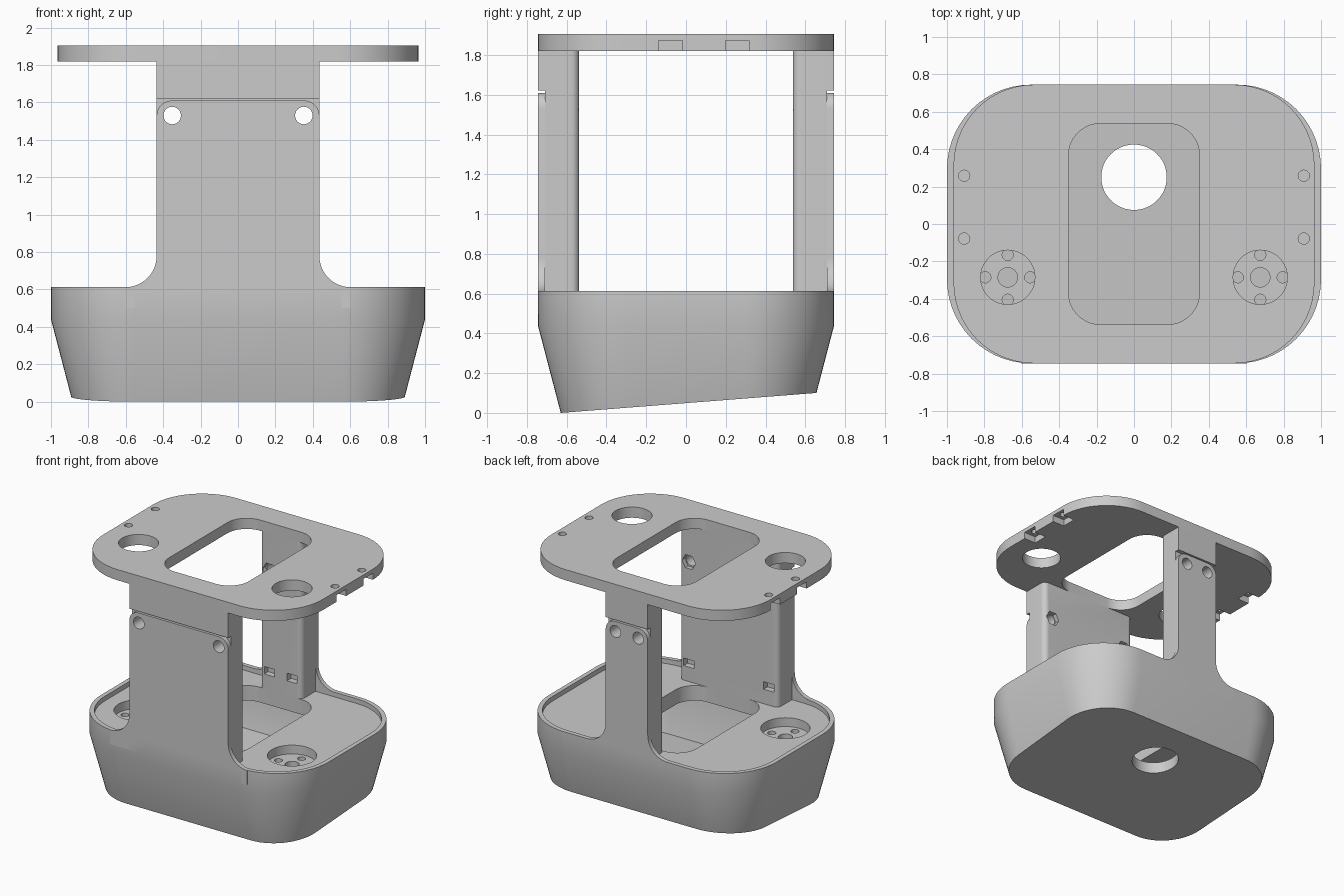
import bpy, bmesh
from math import sin, cos, pi, radians

if "Cube" in bpy.data.objects:
    bpy.data.objects.remove(bpy.data.objects["Cube"])


def arc(cx, cy, r, a0, a1, n=12):
    return [(cx + r * cos(radians(a0 + (a1 - a0) * i / n)),
             cy + r * sin(radians(a0 + (a1 - a0) * i / n))) for i in range(n + 1)]


def rrect(hx, hy, r, n=14):
    return (arc(hx - r, hy - r, r, 0, 90, n) + arc(r - hx, hy - r, r, 90, 180, n)
            + arc(r - hx, r - hy, r, 180, 270, n) + arc(hx - r, r - hy, r, 270, 360, n))


def circle(cx, cy, r, n=32):
    return [(cx + r * cos(2 * pi * i / n), cy + r * sin(2 * pi * i / n)) for i in range(n)]


def rect(x0, x1, y0, y1):
    return [(x0, y0), (x1, y0), (x1, y1), (x0, y1)]


def loft(name, rings, plane=None):
    """Skin closed rings, optionally trimmed below a plane (co, normal)."""
    bm = bmesh.new()
    vs = [[bm.verts.new(p) for p in ring] for ring in rings]
    n = len(rings[0])
    for a, b in zip(vs, vs[1:]):
        for i in range(n):
            j = (i + 1) % n
            bm.faces.new((a[i], a[j], b[j], b[i]))
    bm.faces.new(vs[0][::-1])
    bm.faces.new(vs[-1])
    if plane:
        bmesh.ops.bisect_plane(bm, geom=bm.verts[:] + bm.edges[:] + bm.faces[:],
                               plane_co=plane[0], plane_no=plane[1], clear_inner=True)
        bmesh.ops.holes_fill(bm, edges=[e for e in bm.edges if e.is_boundary], sides=0)
    bmesh.ops.recalc_face_normals(bm, faces=bm.faces)
    me = bpy.data.meshes.new(name)
    bm.to_mesh(me)
    bm.free()
    ob = bpy.data.objects.new(name, me)
    bpy.context.collection.objects.link(ob)
    return ob


def prism(name, pts, lo, hi, axis='z'):
    if axis == 'z':
        return loft(name, [[(x, y, h) for x, y in pts] for h in (lo, hi)])
    return loft(name, [[(x, h, z) for x, z in pts] for h in (lo, hi)])


def cut(ob, cutters):
    for c in cutters:
        c.hide_render = True
        m = ob.modifiers.new("cut", 'BOOLEAN')
        m.operation, m.solver, m.object = 'DIFFERENCE', 'EXACT', c
    bpy.context.view_layer.update()
    me = bpy.data.meshes.new_from_object(ob.evaluated_get(bpy.context.evaluated_depsgraph_get()))
    ob.modifiers.clear()
    ob.data = me
    for c in cutters:
        bpy.data.objects.remove(c)


# Key dimensions
HY, DECK, RIM, SHOULDER = 0.745, 0.575, 0.612, 0.44
PLATE0, PLATE1, IN, SKIN = 1.82, 1.905, 0.537, 0.71
SLOPE = 0.078


def hull(name, wall, top, lift):
    """Tapered tub with a slanted underside."""
    rings = []
    for z in (-0.05, SHOULDER, top):
        d = wall + 0.2614 * max(0, SHOULDER - z)
        rings.append([(x, y, z) for x, y in rrect(1 - d, HY - d, 0.45 - d)])
    return loft(name, rings, ((0, -0.63, lift), (0, -SLOPE, 1)))


# Base: hollow tub with lip, pocket, button recesses and bottom hole
base = hull("base", 0, RIM, 0)
cutters = [hull("cavity", 0.09, 0.455, 0.09),
           prism("lip", rrect(0.965, SKIN, 0.415), DECK, 0.8),
           prism("pocket", rrect(0.35, IN, 0.17), 0.4, 0.8),
           prism("bottom_hole", circle(0, 0.25, 0.175, 48), -0.2, 0.3)]
for s in (-1, 1):
    cx, cy = s * 0.675, -0.285
    cutters.append(prism("recess", circle(cx, cy, 0.178, 48), 0.505, 0.8))
    cutters.append(prism("centre_hole", circle(cx, cy, 0.052), 0.4, 0.6))
    for dx, dy in ((0.12, 0), (-0.12, 0), (0, 0.12), (0, -0.12)):
        cutters.append(prism("small_hole", circle(cx + dx, cy + dy, 0.03, 20), 0.4, 0.6))
cut(base, cutters)

# Top plate with window, round openings, screw holes and edge notches
plate = prism("top_plate", rrect(0.965, HY, 0.43), PLATE0, PLATE1)
cutters = [prism("window", rrect(0.35, IN, 0.17), 1.7, 2)]
for s in (-1, 1):
    cutters.append(prism("opening", circle(s * 0.675, -0.285, 0.145, 48), 1.7, 2))
    for y in (-0.078, 0.258):
        cutters.append(prism("screw_hole", circle(s * 0.908, y, 0.03, 20), 1.7, 2))
        x0, x1 = sorted((s * 0.86, s * 1.05))
        cutters.append(prism("notch", rect(x0, x1, y - 0.06, y + 0.06), 1.7, 1.873))
cut(plate, cutters)


def column(side, s, w, hole):
    """Post hanging from the plate, covered by a skin rising from the base."""
    def span(a, b):
        return sorted((s * a, s * b))

    r = 0.04
    prof = ([(w, SKIN), (-w, SKIN)] + arc(r - w, IN + r, r, 180, 270, 8)
            + arc(w - r, IN + r, r, 270, 360, 8))
    post = prism(side + "_post", [(x, s * y) for x, y in prof], DECK - 0.005, PLATE0)
    head = prism(side + "_post_head", rect(-w, w, 1.622, PLATE0), *span(SKIN, HY), 'y')
    # outer skin with flared foot and rounded top corners
    f, c, top = 0.168, 0.08, 1.61
    half = ([(w + f, 0.5)] + arc(w + f, RIM + f, f, 270, 180)
            + arc(w - c, top - c, c, 0, 90, 8))
    skin = prism(side + "_skin", half + [(-x, z) for x, z in reversed(half)],
                 *span(SKIN, HY), 'y')
    # screw holes, hex nut traps and lower slots
    post_cuts, skin_cuts = [], []
    for m in (-1, 1):
        x = m * hole
        post_cuts += [prism("hole", circle(x, 1.53, 0.047, 24), *span(0.4, 0.9), 'y'),
                      prism("nut", circle(x, 1.525, 0.06, 6), *span(0.5, IN + 0.035), 'y'),
                      prism("slot", rect(x - 0.045, x + 0.045, 0.69, 0.75),
                            *span(0.5, IN + 0.05), 'y')]
        skin_cuts.append(prism("hole", circle(x, 1.53, 0.047, 24), *span(0.4, 0.9), 'y'))
    cut(post, post_cuts)
    cut(skin, skin_cuts)


# Wide front column, narrow back column
column("front", -1, 0.435, 0.352)
column("back", 1, 0.185, 0.1)

# Smooth curved walls, keep edges sharp
bpy.ops.object.select_all(action='DESELECT')
for ob in bpy.context.collection.objects:
    ob.select_set(True)
    bpy.context.view_layer.objects.active = ob
bpy.ops.object.shade_smooth_by_angle(angle=radians(25))
